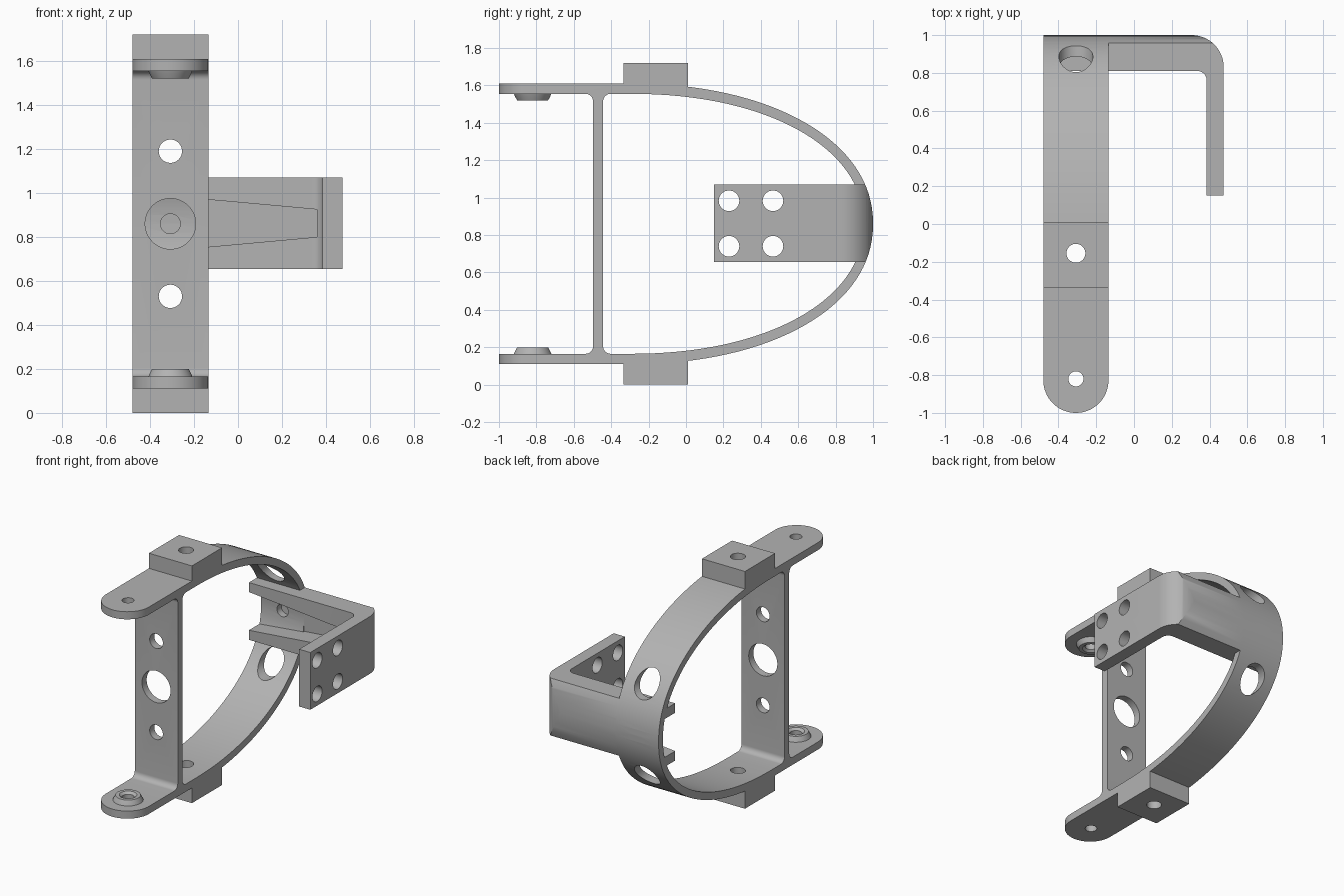
import bpy, bmesh
from math import sin, cos, pi, radians
from mathutils import Vector

if "Cube" in bpy.data.objects:
    bpy.data.objects.remove(bpy.data.objects["Cube"])

grey = bpy.data.materials.new("plain grey")
grey.use_nodes = True
grey.diffuse_color = (0.45, 0.45, 0.45, 1)
grey.node_tree.nodes["Principled BSDF"].inputs["Base Color"].default_value = grey.diffuse_color

MID = 0.86               # height of the symmetry plane
X0, X1 = -0.48, -0.135   # sides of the strap
XC = (X0 + X1) / 2
R = (X1 - X0) / 2


def prism(name, pts, axis, lo, hi):
    """Extrude a 2D outline along an axis; the outline uses the other two axes in order."""
    bm = bmesh.new()
    verts = []
    for p in pts:
        co = list(p)
        co.insert("xyz".index(axis), lo)
        verts.append(bm.verts.new(co))
    face = bm.faces.new(verts)
    move = Vector([hi - lo if a == axis else 0 for a in "xyz"])
    top = bmesh.ops.extrude_face_region(bm, geom=[face])["geom"]
    bmesh.ops.translate(bm, vec=move, verts=[g for g in top if isinstance(g, bmesh.types.BMVert)])
    bmesh.ops.recalc_face_normals(bm, faces=bm.faces)
    mesh = bpy.data.meshes.new(name)
    bm.to_mesh(mesh)
    bm.free()
    mesh.materials.append(grey)
    ob = bpy.data.objects.new(name, mesh)
    bpy.context.collection.objects.link(ob)
    return ob


def arc(cx, cy, r, a0, a1, n=8):
    angles = [radians(a0 + (a1 - a0) * i / n) for i in range(n + 1)]
    return [(cx + r * cos(a), cy + r * sin(a)) for a in angles]


def bow(a, b, n=64, power=2.12):
    """Rounded back of the strap, from bottom to top."""
    pts = []
    for i in range(n + 1):
        t = -pi / 2 + pi * i / n
        c, s = max(cos(t), 0), sin(t)
        z = abs(s) ** (2 / power) * (1 if s > 0 else -1)
        pts.append((-0.3 + a * c ** (2 / power), MID + b * z))
    return pts


def boolean(ob, tool, op="DIFFERENCE", keep=False):
    mod = ob.modifiers.new("cut", "BOOLEAN")
    mod.operation, mod.object, mod.solver = op, tool, "EXACT"
    dg = bpy.context.evaluated_depsgraph_get()
    dg.update()
    mesh = bpy.data.meshes.new_from_object(ob.evaluated_get(dg))
    ob.modifiers.clear()
    ob.data = mesh
    if not keep:
        bpy.data.objects.remove(tool)


def drill(ob, axis, u, v, r, lo, hi):
    boolean(ob, prism("drill", arc(u, v, r, 0, 352.5, 47), axis, lo, hi))


# Frame: plates, bow, wall and mounting blocks as one side profile
half = MID - 0.11
outer = [(-1, 0.11)] + bow(1.3, half) + [(-1, MID + half)]
frame = prism("frame", outer, "x", X0, X1)
for z0, z1 in ((0, 0.16), (1.565, 1.72)):
    block = prism("block", [(-0.335, z0), (0.01, z0), (0.01, z1), (-0.335, z1)], "x", X0, X1)
    boolean(frame, block, "UNION")

# Openings behind and in front of the wall, with filleted corners
f, low, high = 0.04, 0.165, 1.555
back = bow(1.25, high - MID) + arc(-0.443 + f, high - f, f, 90, 180) + arc(-0.443 + f, low + f, f, 180, 270)
boolean(frame, prism("back_opening", back, "x", -1, 1))
front = [(-1.2, low)] + arc(-0.497 - f, low + f, f, -90, 0) + arc(-0.497 - f, high - f, f, 0, 90) + [(-1.2, high)]
boolean(frame, prism("front_opening", front, "x", -1, 1))

# Rounded plate ends
plan = arc(XC, -1 + R, R, 180, 360, 32) + [(X1, 1.2), (X0, 1.2)]
boolean(frame, prism("plan_shape", plan, "z", -0.5, 2.5), "INTERSECT")

# Holes in the wall, bow, blocks and plates
drill(frame, "y", XC, MID, 0.115, -0.7, -0.3)
drill(frame, "y", XC, MID, 0.045, 0.5, 1.2)
for side in (-1, 1):
    drill(frame, "y", XC, MID + side * 0.33, 0.053, -0.7, -0.3)
    drill(frame, "y", XC, MID + side * 0.33, 0.09, 0.5, 1.2)
drill(frame, "z", XC, -0.155, 0.05, -0.5, 2.5)
drill(frame, "z", XC, -0.82, 0.04, -0.5, 2.5)


# Raised rings on the inner faces of the plates
def ring(name, z, up):
    profile = [(0.04, 0), (0.1, 0), (0.095, 0.012), (0.083, 0.035), (0.058, 0.035), (0.04, 0.02)]
    bm = bmesh.new()
    n = 48
    loops = [[bm.verts.new((XC + r * cos(2 * pi * i / n), -0.82 + r * sin(2 * pi * i / n), z + up * h))
              for i in range(n)] for r, h in profile]
    for k, loop in enumerate(loops):
        nxt = loops[(k + 1) % len(loops)]
        for i in range(n):
            j = (i + 1) % n
            bm.faces.new((loop[i], loop[j], nxt[j], nxt[i]))
    bmesh.ops.recalc_face_normals(bm, faces=bm.faces)
    mesh = bpy.data.meshes.new(name)
    bm.to_mesh(mesh)
    bm.free()
    mesh.materials.append(grey)
    ob = bpy.data.objects.new(name, mesh)
    bpy.context.collection.objects.link(ob)
    return ob


rings = [ring("lower_ring", low, 1), ring("upper_ring", high, -1)]

# Side bracket: bent arm trimmed to the bow, with a tapered channel inside
bend = ([(X0, 0.81)] + arc(0.335, 0.76, 0.05, 90, 0) + [(0.385, 0.15), (0.475, 0.15)]
        + arc(0.305, 0.83, 0.17, 0, 90, 16) + [(X0, 1.0)])
bracket = prism("side_bracket", bend, "z", 0.655, 1.07)
boolean(bracket, prism("bow_trim", outer, "x", -1, 1), "INTERSECT")
channel = [(-0.6, 0.713), (0.36, 0.8), (0.36, 0.925), (-0.6, 1.012)]
boolean(bracket, prism("channel", channel, "y", 0.6, 0.95))
boolean(bracket, frame, keep=True)
drill(bracket, "y", XC, MID, 0.045, 0.5, 1.2)
for y in (0.23, 0.465):
    for z in (0.74, 0.983):
        drill(bracket, "x", y, z, 0.055, 0.2, 0.7)

# Smooth the curved faces and keep the edges sharp
bpy.ops.object.select_all(action="DESELECT")
for ob in [frame, bracket] + rings:
    ob.select_set(True)
bpy.context.view_layer.objects.active = frame
bpy.ops.object.shade_smooth_by_angle(angle=radians(30))
